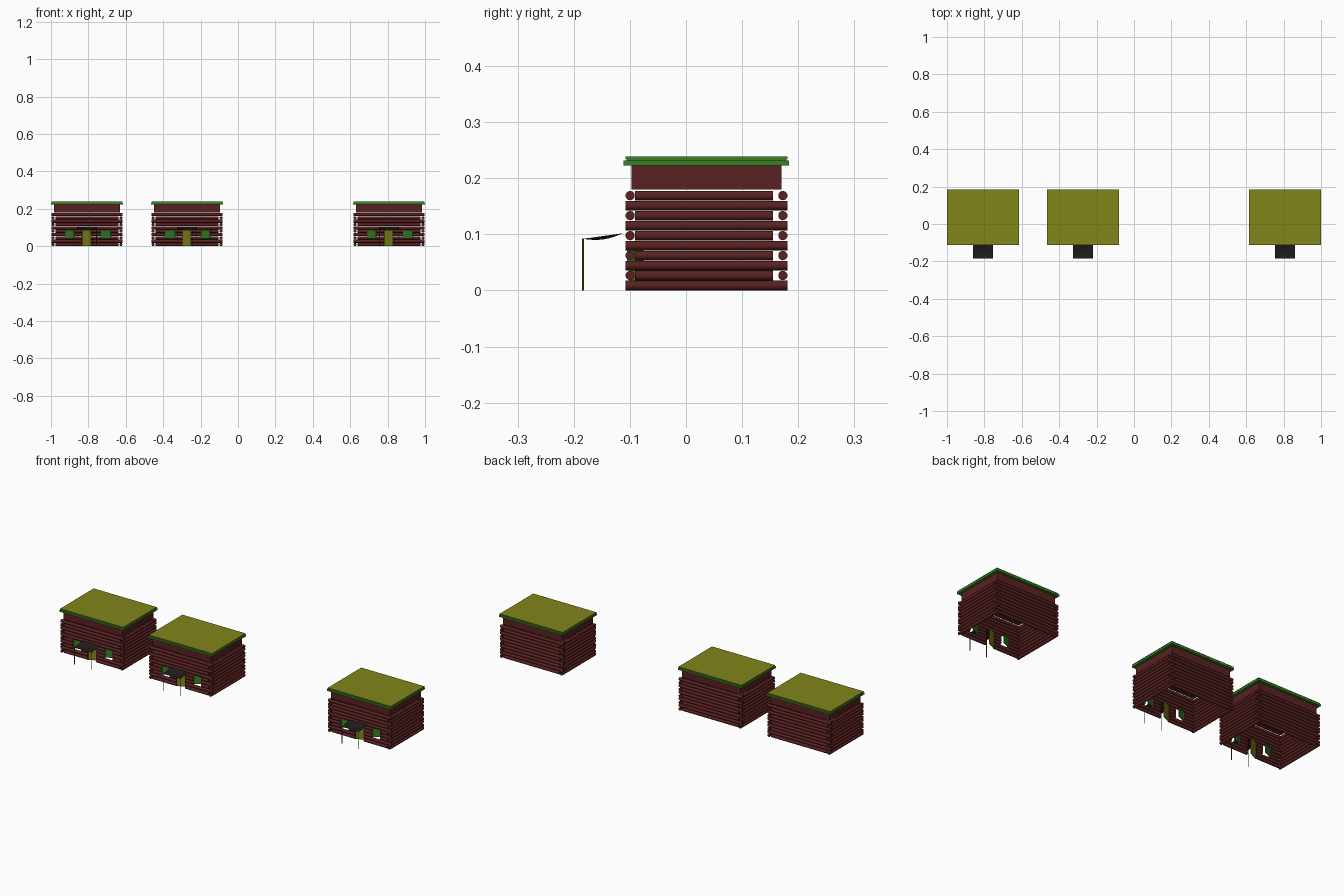
import bpy, bmesh, math
from mathutils import Matrix, Vector

if "Cube" in bpy.data.objects:
    bpy.data.objects.remove(bpy.data.objects["Cube"])

CABINS = (-0.8075, -0.272, 0.8075)
COURSES, PITCH, RAD = 10, 0.0178, 0.0085
X_OUT, Y_FRONT, Y_BACK = 0.19, -0.108, 0.181
DOOR = (-0.026, 0.026, 0.0, 0.088)
WINDOWS = ((-0.115, -0.065, 0.04, 0.088), (0.076, 0.126, 0.04, 0.088))


def material(name, rgb):
    m = bpy.data.materials.new(name)
    m.diffuse_color = (*rgb, 1)
    m.use_nodes = True
    m.node_tree.nodes["Principled BSDF"].inputs["Base Color"].default_value = m.diffuse_color
    return m


WOOD = material("dark_wood", (0.10, 0.015, 0.015))
GREEN = material("green_paint", (0.04, 0.22, 0.02))
OLIVE = material("olive_roof", (0.22, 0.24, 0.01))
CLOTH = material("dark_cloth", (0.015, 0.012, 0.012))


def rod(bm, a, b, r, sides=10):
    a, b = Vector(a), Vector(b)
    d = b - a
    rot = d.to_track_quat('Z', 'Y').to_matrix().to_4x4()
    res = bmesh.ops.create_cone(bm, cap_ends=True, segments=sides, radius1=r, radius2=r,
                                depth=d.length, matrix=Matrix.Translation((a + b) / 2) @ rot)
    for f in {f for v in res["verts"] for f in v.link_faces}:
        f.smooth = len(f.verts) == 4


def box(bm, lo, hi, turn=Matrix()):
    lo, hi = Vector(lo), Vector(hi)
    m = Matrix.Translation((lo + hi) / 2) @ Matrix.Diagonal((*(hi - lo), 1))
    bmesh.ops.create_cube(bm, size=1, matrix=turn @ m)


def place(name, bm, *mats):
    """One shared mesh, placed at every cabin."""
    me = bpy.data.meshes.new(name)
    bm.to_mesh(me)
    bm.free()
    for m in mats:
        me.materials.append(m)
    for i, x in enumerate(CABINS):
        ob = bpy.data.objects.new(f"{name}_{i + 1}", me)
        ob.location.x = x
        bpy.context.collection.objects.link(ob)


# Log walls: the courses alternate which pair of walls reaches the corner
walls = bmesh.new()
yf, yb, xs = Y_FRONT + RAD, Y_BACK - RAD, X_OUT - RAD
for c in range(COURSES):
    z = (c + 0.5) * PITCH
    side_long = c % 2 == 0
    y0, y1 = (Y_FRONT, Y_BACK) if side_long else (Y_FRONT + 2 * RAD, 0.155)
    for s in (-1, 1):
        rod(walls, (s * xs, y0, z), (s * xs, y1, z), RAD)
    xe = X_OUT - 2 * RAD - 0.004 if side_long else X_OUT
    rod(walls, (-xe, yb, z), (xe, yb, z), RAD)
    # front logs stop at the door and window openings
    start = -xe
    for l, r, lo, hi in sorted((DOOR, *WINDOWS)):
        if lo < z < hi:
            rod(walls, (start, yf, z), (l, yf, z), RAD)
            start = r
    rod(walls, (start, yf, z), (xe, yf, z), RAD)
place("log_wall", walls, WOOD)

# Solid band between walls and roof
band = bmesh.new()
box(band, (-0.177, -0.097, 0.18), (0.177, 0.17, 0.2225))
place("upper_band", band, WOOD)

# Flat two-layer roof: green rims, olive top
roof = bmesh.new()
box(roof, (-0.1925, -0.111, 0.2225), (0.1925, 0.184, 0.2315))
box(roof, (-0.188, -0.106, 0.2315), (0.188, 0.179, 0.234))
box(roof, (-0.1905, -0.108, 0.234), (0.1905, 0.181, 0.2385))
for f in roof.faces:
    if f.normal.z > 0.9:
        f.material_index = 1
place("roof", roof, GREEN, OLIVE)


# Door and window leaves, standing slightly ajar inwards
def leaf(bm, opening, angle):
    l, r, lo, hi = opening
    hinge = Vector((l, yf, 0))
    turn = Matrix.Translation(hinge) @ Matrix.Rotation(angle, 4, 'Z')
    box(bm, (0, -0.002, lo + 0.001), (r - l, 0.002, hi - 0.001), turn)


door = bmesh.new()
leaf(door, DOOR, math.radians(25))
place("door", door, OLIVE)

panes = bmesh.new()
for w in WINDOWS:
    leaf(panes, w, math.radians(25))
    for x in w[:2]:
        box(panes, (x - 0.002, yf - 0.006, w[2]), (x + 0.002, yf + 0.006, w[3]))
place("window", panes, GREEN)

# Sagging cloth canopy over the door
canopy = bmesh.new()
NX, NY = 8, 8
grid = []
for i in range(NX + 1):
    u = i / NX
    row = []
    for j in range(NY + 1):
        v = j / NY
        sag = 0.006 * math.sin(math.pi * u) * math.sin(math.pi * v)
        row.append(canopy.verts.new((-0.053 + 0.106 * u, -0.184 + 0.072 * v,
                                     0.092 + 0.010 * v - sag)))
    grid.append(row)
for i in range(NX):
    for j in range(NY):
        f = canopy.faces.new((grid[i][j], grid[i + 1][j], grid[i + 1][j + 1], grid[i][j + 1]))
        f.smooth = True
bmesh.ops.solidify(canopy, geom=canopy.faces[:], thickness=0.001)
place("canopy", canopy, CLOTH)

# Thin canopy posts
posts = bmesh.new()
for s in (-1, 1):
    rod(posts, (s * 0.051, -0.1835, 0), (s * 0.051, -0.1835, 0.093), 0.0016, 8)
place("canopy_post", posts, GREEN)
